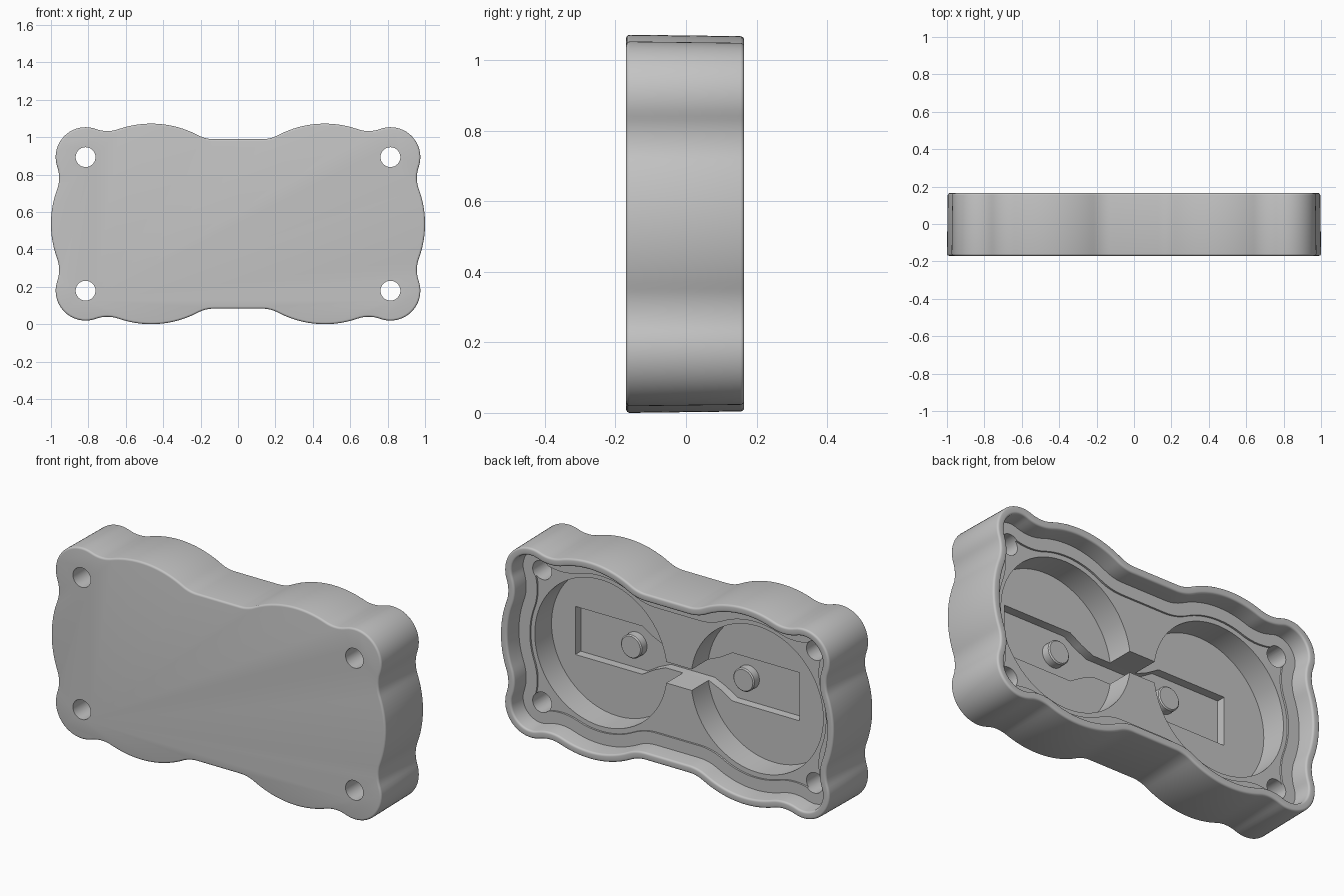
import bpy, bmesh, math
from mathutils import Vector

if "Cube" in bpy.data.objects:
    bpy.data.objects.remove(bpy.data.objects["Cube"])

MID_Z = 0.536                                   # height of the centre line
LOBE, LOBE_R = Vector((0.464, 0)), 0.536        # large round lobes
EAR, EAR_R = Vector((0.815, 0.357)), 0.16       # screw corners
WAIST, FILLET = 0.453, 0.18                     # waist half height, blend radius

grey = bpy.data.materials.new("grey plastic")
grey.use_nodes = True
color = (0.55, 0.55, 0.55, 1)
grey.diffuse_color = color
grey.node_tree.nodes["Principled BSDF"].inputs["Base Color"].default_value = color


def arc(centre, radius, start, end, steps):
    """Points on a circle, from facing start to facing end, the short way."""
    a = math.atan2(start.y - centre.y, start.x - centre.x)
    b = math.atan2(end.y - centre.y, end.x - centre.x)
    sweep = (b - a + math.pi) % math.tau - math.pi
    angles = [a + sweep * i / steps for i in range(steps + 1)]
    return [centre + radius * Vector((math.cos(t), math.sin(t))) for t in angles]


def outline(inset):
    """Wavy outline moved inward by inset."""
    reach, ear_reach = LOBE_R + FILLET, EAR_R + FILLET
    waist_c = Vector((LOBE.x - math.sqrt(reach**2 - (WAIST + FILLET)**2), WAIST + FILLET))
    way = EAR - LOBE
    along = (way.length_squared + reach**2 - ear_reach**2) / (2 * way.length)
    across = math.sqrt(reach**2 - along**2)
    unit = way.normalized()
    side = Vector((-unit.y, unit.x)) * across
    top_c, side_c = LOBE + unit * along + side, LOBE + unit * along - side
    r, e, f = LOBE_R - inset, EAR_R - inset, FILLET + inset
    quarter = arc(waist_c, f, Vector((waist_c.x, 0)), LOBE, 8)
    quarter += arc(LOBE, r, waist_c, top_c, 20)[1:]
    quarter += arc(top_c, f, LOBE, EAR, 10)[1:]
    quarter += arc(EAR, e, top_c, side_c, 20)[1:]
    quarter += arc(side_c, f, EAR, LOBE, 10)[1:]
    quarter += arc(LOBE, r, side_c, Vector((2, 0)), 10)[1:]
    half = quarter + [Vector((p.x, -p.y)) for p in reversed(quarter[:-1])]
    return half + [-p for p in half]


def circle(x, z, radius, sides=64):
    return [Vector((x + radius * math.cos(math.tau * i / sides),
                    z + radius * math.sin(math.tau * i / sides))) for i in range(sides)]


def loft(name, sections):
    """Closed solid through (y, points) sections."""
    bm = bmesh.new()
    rings = [[bm.verts.new((p.x, y, p.y + MID_Z)) for p in pts] for y, pts in sections]
    for low, high in zip(rings, rings[1:]):
        for i in range(len(low)):
            j = (i + 1) % len(low)
            bm.faces.new((low[i], low[j], high[j], high[i]))
    bm.faces.new(rings[0])
    bm.faces.new(rings[-1])
    bmesh.ops.recalc_face_normals(bm, faces=bm.faces)
    mesh = bpy.data.meshes.new(name)
    bm.to_mesh(mesh)
    bm.free()
    mesh.materials.append(grey)
    obj = bpy.data.objects.new(name, mesh)
    bpy.context.collection.objects.link(obj)
    return obj


def smooth(obj):
    bpy.ops.object.select_all(action='DESELECT')
    obj.select_set(True)
    bpy.context.view_layer.objects.active = obj
    bpy.ops.object.shade_smooth_by_angle(angle=math.radians(32))


# Tray: rounded front edge, drafted side, rounded rim, inner wall, ledge, floor
FRONT, BACK, ROUND = -0.17, 0.165, 0.011
turns = [math.radians(22.5 * i) for i in range(5)]
profile = [(FRONT + ROUND * (1 - math.sin(t)), ROUND * (1 - math.cos(t))) for t in reversed(turns)]
profile += [(BACK - ROUND * (1 - math.sin(t)), 0.004 + ROUND * (1 - math.cos(t))) for t in turns]
profile += [(BACK - ROUND * (1 - math.cos(t)), 0.034 + ROUND * math.sin(t)) for t in turns]
profile += [(0.07, 0.05), (0.07, 0.115), (0.06, 0.115)]
tray = loft("tray", [(y, outline(d)) for y, d in profile])

# Cutters: round pockets, strip recess joining them, screw holes
cutters = []
for s in (-1, 1):
    pocket = circle(s * 0.467, 0, 0.395, 96)
    cutters.append(loft("pocket_cutter", [(-0.083, pocket), (0.3, pocket)]))
    for t in (-1, 1):
        hole = circle(s * EAR.x, t * EAR.y, 0.053, 40)
        cutters.append(loft("hole_cutter", [(-0.3, hole), (0.3, hole)]))
upper = [(0.72, 0.13), (0.32, 0.13), (0.25, 0.088), (0.18, 0.057),
         (-0.08, 0.057), (-0.15, 0.088), (-0.22, 0.13), (-0.62, 0.13)]
strip = [Vector(p) for p in upper] + [Vector((x, -z)) for x, z in reversed(upper)]
cutters.append(loft("strip_cutter", [(-0.13, strip), (0.25, strip)]))

for cutter in cutters:
    cutter.hide_render = True
    cut = tray.modifiers.new(cutter.name, 'BOOLEAN')
    cut.operation, cut.solver, cut.object = 'DIFFERENCE', 'EXACT', cutter
bpy.context.view_layer.update()
depsgraph = bpy.context.evaluated_depsgraph_get()
result = bpy.data.meshes.new_from_object(tray.evaluated_get(depsgraph))
tray.modifiers.clear()
tray.data = result
for cutter in cutters:
    bpy.data.objects.remove(cutter)
smooth(tray)

# Pins standing in the strip recess
for name, x in (("left_pin", 0.387), ("right_pin", -0.285)):
    pin = loft(name, [(-0.14, circle(x, 0, 0.063, 40)), (-0.088, circle(x, 0, 0.063, 40)),
                      (-0.082, circle(x, 0, 0.057, 40))])
    smooth(pin)
